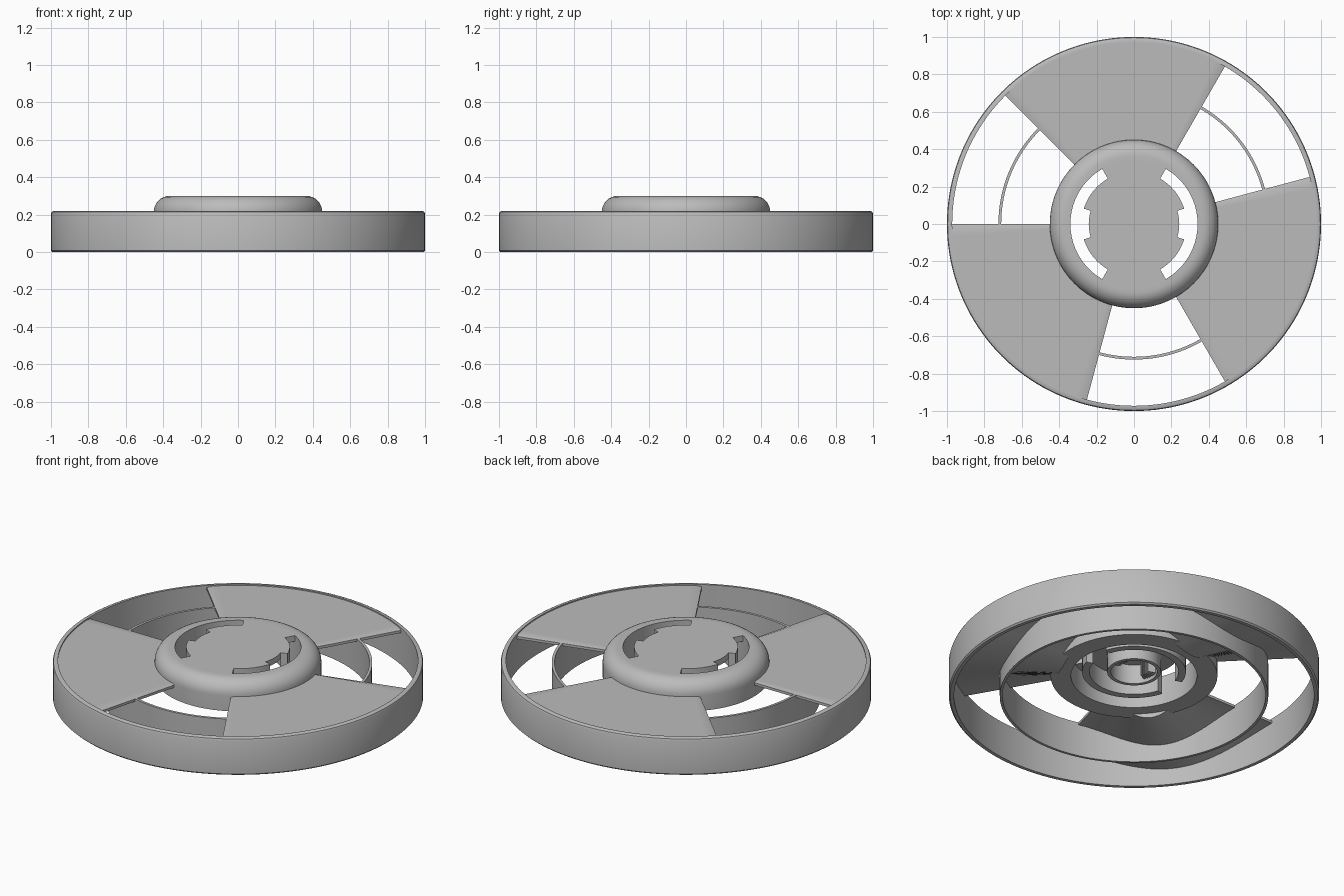
import bpy, math

cube = bpy.data.objects.get("Cube")
if cube:
    bpy.data.objects.remove(cube, do_unlink=True)

grey = bpy.data.materials.new("plain grey")
grey.use_nodes = True
GREY = (0.5, 0.5, 0.5, 1)
grey.diffuse_color = GREY
grey.node_tree.nodes["Principled BSDF"].inputs["Base Color"].default_value = GREY


def make(name, verts, faces):
    mesh = bpy.data.meshes.new(name)
    mesh.from_pydata(verts, [], faces)
    mesh.materials.append(grey)
    obj = bpy.data.objects.new(name, mesh)
    bpy.context.collection.objects.link(obj)
    bpy.ops.object.select_all(action='DESELECT')
    obj.select_set(True)
    bpy.context.view_layer.objects.active = obj
    bpy.ops.object.mode_set(mode='EDIT')
    bpy.ops.mesh.select_all(action='SELECT')
    bpy.ops.mesh.normals_make_consistent(inside=False)
    bpy.ops.object.mode_set(mode='OBJECT')
    bpy.ops.object.shade_smooth_by_angle(angle=math.radians(35))
    return obj


def sweep(name, section, start=0, end=360, steps=128):
    """Turn a closed (radius, height) section about z; section(t) may vary along the arc."""
    full = end - start == 360
    rows = steps if full else steps + 1
    verts, faces = [], []
    for i in range(rows):
        t = i / steps
        a = math.radians(start + (end - start) * t)
        pts = section(t) if callable(section) else section
        verts += [(r * math.cos(a), r * math.sin(a), z) for r, z in pts]
    n = len(pts)
    for i in range(steps):
        j = (i + 1) % rows
        for k in range(n):
            m = (k + 1) % n
            faces.append((i * n + k, i * n + m, j * n + m, j * n + k))
    if not full:
        faces += [tuple(range(n)), tuple(range((rows - 1) * n, rows * n))]
    return make(name, verts, faces)


def box(r0, r1, z0, z1):
    return [(r0, z0), (r1, z0), (r1, z1), (r0, z1)]


# Outer rim with softened edges, and the thin inner hoop
sweep("outer_rim", [(0.972, 0), (0.992, 0), (1, 0.008), (1, 0.205),
                    (0.996, 0.215), (0.986, 0.22), (0.972, 0.22)], steps=160)
sweep("inner_hoop", box(0.71, 0.725, 0, 0.207))


# Blades: flat on top, swelling underneath between the two edges
def blade_section(t):
    low = 0.192 - 0.095 * math.sin(math.pi * t) ** 2
    edge = 0.006 if t in (0, 1) else 0
    return box(0.41, 0.98, low, 0.213 - edge)


for i in range(3):
    sweep(f"blade_{i + 1}", blade_section, 60 + 120 * i, 135 + 120 * i, 40)

# Hub ring with a rounded shoulder
shoulder = [(0.365 + 0.085 * math.cos(a), 0.215 + 0.085 * math.sin(a))
            for a in (math.pi / 2 * k / 8 for k in range(9))]
sweep("hub_ring", [(0.34, 0.125), (0.45, 0.125)] + shoulder + [(0.34, 0.3)])

# Hub cap, its bridges to the ring and the tabbed collar beside the slots
sweep("hub_cap", box(0.001, 0.242, 0.265, 0.3), steps=96)
for i, side in enumerate((0, 180)):
    sweep(f"hub_bridge_{i + 1}", box(0.24, 0.345, 0.265, 0.3), side + 60, side + 120, 24)
    sweep(f"hub_collar_{i + 1}", box(0.24, 0.28, 0.15, 0.3), side + 17, side + 163, 48)

# Central socket with small radial teeth under the cap
sweep("socket", box(0.125, 0.145, 0.15, 0.27), steps=64)
for i in range(12):
    a = 180 * (i // 6) + 8 * (i % 6) - 20
    sweep(f"socket_tooth_{i + 1}", box(0.08, 0.128, 0.17, 0.27), a, a + 4, 2)
